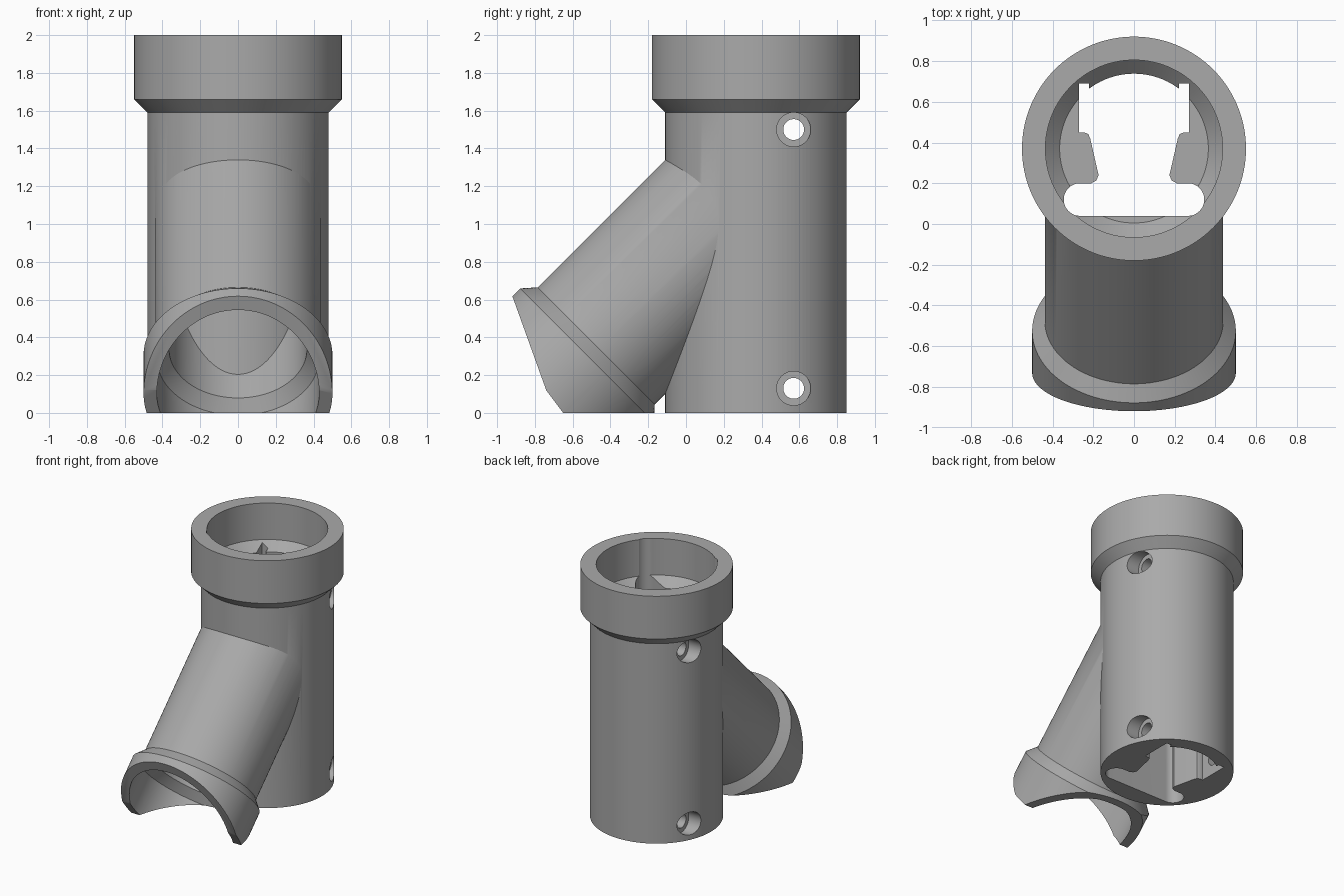
import bpy, bmesh, math
from mathutils import Matrix, Vector

cube = bpy.data.objects.get("Cube")
if cube:
    bpy.data.objects.remove(cube, do_unlink=True)

SEGS = 128
BODY_Y = 0.37

grey = bpy.data.materials.new("plain grey")
grey.use_nodes = True
COLOUR = (0.4, 0.4, 0.4, 1)
grey.diffuse_color = COLOUR
grey.node_tree.nodes["Principled BSDF"].inputs["Base Color"].default_value = COLOUR


def finish(name, bm):
    bmesh.ops.recalc_face_normals(bm, faces=bm.faces)
    mesh = bpy.data.meshes.new(name)
    bm.to_mesh(mesh)
    bm.free()
    mesh.materials.append(grey)
    obj = bpy.data.objects.new(name, mesh)
    bpy.context.collection.objects.link(obj)
    return obj


def lathe(name, profile, matrix):
    """Solid of revolution from (radius, height) pairs, capped at both ends."""
    bm = bmesh.new()
    rings = []
    for r, h in profile:
        angles = [math.tau * i / SEGS for i in range(SEGS)]
        rings.append([bm.verts.new((r * math.cos(a), r * math.sin(a), h)) for a in angles])
    for low, high in zip(rings, rings[1:]):
        for i in range(SEGS):
            j = (i + 1) % SEGS
            bm.faces.new((low[i], low[j], high[j], high[i]))
    bm.faces.new(rings[0])
    bm.faces.new(rings[-1])
    bm.transform(matrix)
    return finish(name, bm)


def prism(name, outline, direction):
    """Closed outline of 3D points extruded along a direction."""
    bm = bmesh.new()
    face = bm.faces.new([bm.verts.new(p) for p in outline])
    result = bmesh.ops.extrude_face_region(bm, geom=[face])
    moved = [v for v in result["geom"] if isinstance(v, bmesh.types.BMVert)]
    bmesh.ops.translate(bm, verts=moved, vec=direction)
    return finish(name, bm)


def combine(target, tool, operation):
    mod = target.modifiers.new(operation.lower(), "BOOLEAN")
    mod.operation = operation
    mod.solver = "EXACT"
    mod.object = tool
    bpy.context.view_layer.objects.active = target
    bpy.ops.object.modifier_apply(modifier=mod.name)
    bpy.data.objects.remove(tool, do_unlink=True)


def arc(cx, cy, r, start, end, steps):
    angles = [math.radians(start + (end - start) * i / steps) for i in range(steps + 1)]
    return [(cx + r * math.cos(a), cy + r * math.sin(a)) for a in angles]


# Upright body with flared collar
upright = Matrix.Translation((0, BODY_Y, 0))
body = lathe("branched_pipe_fitting",
             [(0.48, -0.1), (0.48, 1.59), (0.55, 1.66), (0.55, 2)], upright)

# Slanted branch: a tube with its own flared socket, pointing forward and down
slant = Matrix.Translation((0, -0.415, 0.415)) @ \
    Vector((0, -1, -1)).to_track_quat("Z", "Y").to_matrix().to_4x4()
branch = lathe("branch", [(0.438, -1.11), (0.438, 0.085), (0.5, 0.155), (0.5, 0.9)], slant)
bore = lathe("branch_bore", [(0.365, -1.0), (0.365, 0.11), (0.43, 0.175), (0.43, 1)], slant)
combine(branch, bore, "DIFFERENCE")
combine(body, branch, "UNION")

# Flat base and trimmed branch mouth
trim = [(-1.057, 1), (-0.74, 0.12), (-0.65, 0), (2, 0), (2, -2), (-3, -2), (-3, 1)]
combine(body, prism("trim", [(-2, y, z) for y, z in trim], (4, 0, 0)), "DIFFERENCE")

# Top socket with a tapered seat
combine(body, lathe("socket", [(0.365, 1.64), (0.435, 1.71), (0.435, 2.1)], upright),
        "DIFFERENCE")

# Shaped channel running the full height
half = arc(0.265, 0.12, 0.08, -90, 90, 24)
half += [(0.21, 0.2), (0.185, 0.213), (0.174, 0.24), (0.215, 0.42), (0.225, 0.442),
         (0.245, 0.45), (0.27, 0.45), (0.27, 0.69), (0.22, 0.69)]
half += arc(0, BODY_Y, 0.368, 53.3, 88, 14)
outline = half + [(-x, y) for x, y in reversed(half)]
combine(body, prism("channel", [(x, y, -0.3) for x, y in outline], (0, 0, 2.6)), "DIFFERENCE")

# Counterbored screw holes through both sides
for z in (0.13, 1.5):
    for side in (-1, 1):
        place = Matrix.Translation((0, 0.57, z)) @ Matrix.Rotation(side * math.pi / 2, 4, "Y")
        hole = lathe("screw_hole", [(0.055, 0.15), (0.055, 0.36), (0.09, 0.36), (0.09, 0.7)],
                     place)
        combine(body, hole, "DIFFERENCE")

# Smooth round walls, crisp edges
bpy.ops.object.select_all(action="DESELECT")
body.select_set(True)
bpy.context.view_layer.objects.active = body
bpy.ops.object.shade_smooth_by_angle(angle=math.radians(25))
